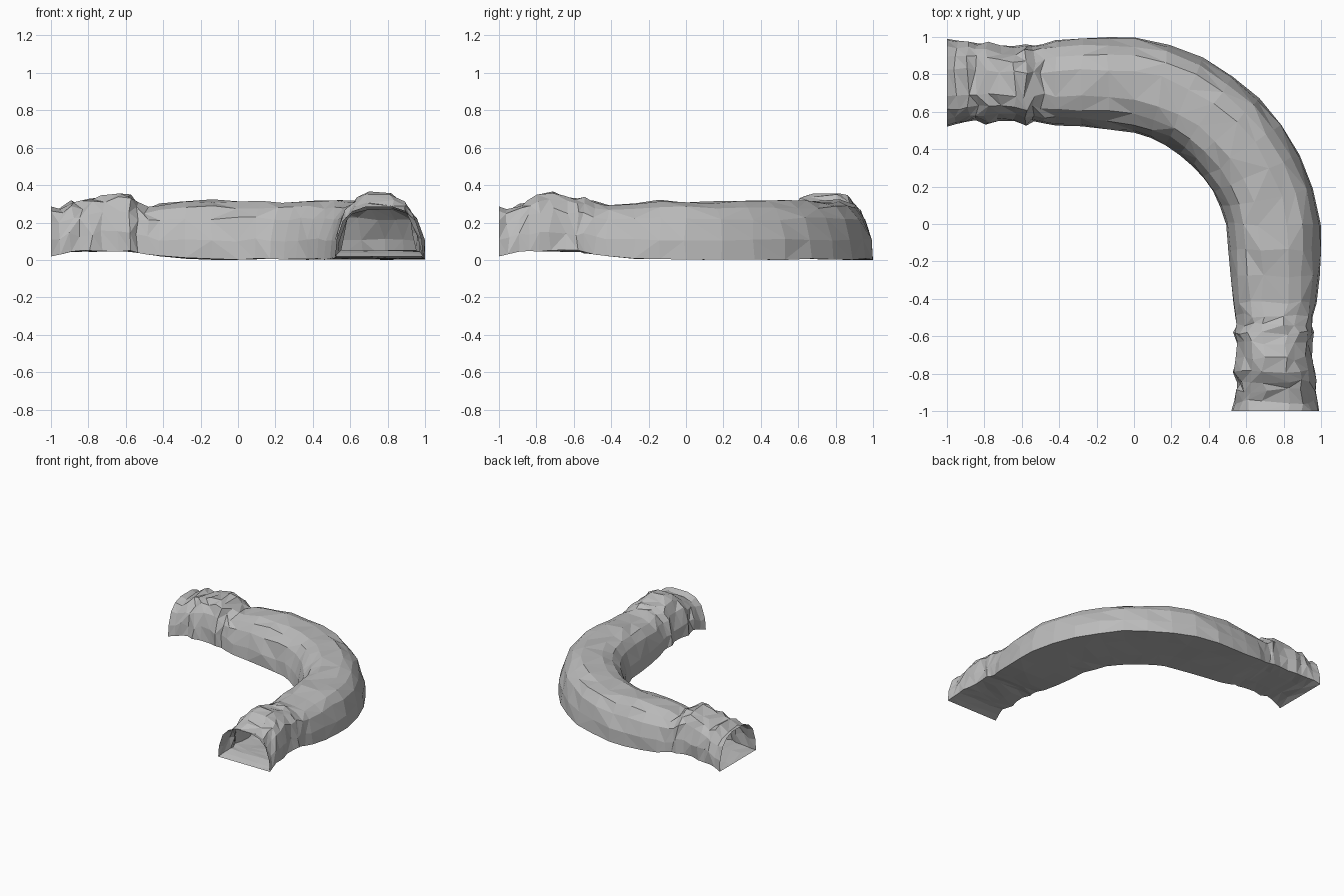
import bpy, bmesh, math, random

random.seed(4)
cube = bpy.data.objects.get("Cube")
if cube:
    bpy.data.objects.remove(cube)

stone = bpy.data.materials.new("grey stone")
stone.use_nodes = True
GREY = (0.5, 0.5, 0.5, 1)
stone.diffuse_color = GREY
stone.node_tree.nodes["Principled BSDF"].inputs["Base Color"].default_value = GREY

# Arch section: across (-1 inner wall, 1 outer wall) and height (0 floor, 1 crown)
HALF = [(1, 0), (0.97, 0.33), (0.83, 0.7), (0.6, 0.9), (0.3, 0.99)]
FLOOR = [(-0.4, 0), (0.4, 0)]
SECTION = HALF + [(-u, h) for u, h in reversed(HALF)] + FLOOR

# Straight leg stations: distance along, inner, outer, floor, crown of back leg, crown of front leg
LEG = [
    (-1, 0.52, 0.99, 0.03, 0.30, 0.30),
    (-0.95, 0.53, 0.98, 0.045, 0.29, 0.28),
    (-0.89, 0.55, 0.97, 0.06, 0.33, 0.31),
    (-0.84, 0.55, 0.97, 0.06, 0.32, 0.32),
    (-0.79, 0.53, 0.97, 0.06, 0.35, 0.36),
    (-0.72, 0.55, 0.95, 0.06, 0.36, 0.37),
    (-0.64, 0.55, 0.95, 0.06, 0.38, 0.36),
    (-0.58, 0.53, 0.96, 0.06, 0.36, 0.34),
    (-0.54, 0.55, 0.95, 0.05, 0.31, 0.34),
    (-0.49, 0.54, 0.96, 0.045, 0.29, 0.32),
    (-0.42, 0.53, 0.98, 0.03, 0.31, 0.31),
    (-0.28, 0.52, 0.99, 0.02, 0.32, 0.32),
    (-0.14, 0.505, 1.0, 0.015, 0.33, 0.33),
]


def bend_rings(steps=8):
    """Rings fanning around the corner, slightly flattened on the diagonal."""
    rings = []
    for i in range(steps + 1):
        a = math.pi / 2 * (1 - i / steps)
        dip = 0.048 * math.sin(2 * a)
        c, s = math.cos(a), math.sin(a)
        inner, outer = 0.49 - dip, 0.995 - dip
        rings.append(((c * inner, s * inner), (c * outer, s * outer), 0.015, 0.325))
    return rings


back_leg = [((s, i), (s, o), f, t) for s, i, o, f, t, _ in LEG]
front_leg = [((i, s), (o, s), f, t) for s, i, o, f, _, t in reversed(LEG)]
stations = back_leg + bend_rings() + front_leg

# Tunnel shell: open at both ends, with a rough rock surface
bm = bmesh.new()
rings = []
for n, (inner, outer, floor, crown) in enumerate(stations):
    at_mouth = n in (0, len(stations) - 1)
    collar = floor > 0.035
    rough = 0 if at_mouth else 0.014 if collar else 0.009
    ring = []
    for u, h in SECTION:
        k = (u + 1) / 2
        x = inner[0] + (outer[0] - inner[0]) * k
        y = inner[1] + (outer[1] - inner[1]) * k
        z = floor + (crown - floor) * h
        r = rough if h > 0 else rough * 0.4
        x, y, z = (v + random.uniform(-r, r) for v in (x, y, z))
        ring.append(bm.verts.new((min(x, 1), min(y, 1), max(z, 0.005))))
    rings.append(ring)

count = len(SECTION)
for a, b in zip(rings, rings[1:]):
    for j in range(count):
        k = (j + 1) % count
        quad = (a[j], b[j], b[k], a[k])
        # Alternate the diagonals at random for a chipped look
        if random.random() < 0.5:
            quad = quad[1:] + quad[:1]
        bm.faces.new((quad[0], quad[1], quad[2]))
        bm.faces.new((quad[0], quad[2], quad[3]))
bmesh.ops.recalc_face_normals(bm, faces=bm.faces)

# Outward normals: the crown faces must look up
crown_z = sum(f.normal.z for f in bm.faces if f.calc_center_median().z > 0.25)
if crown_z < 0:
    bmesh.ops.reverse_faces(bm, faces=bm.faces)

# Rest the lowest point on the ground
lowest = min(v.co.z for v in bm.verts)
for v in bm.verts:
    v.co.z -= lowest

mesh = bpy.data.meshes.new("tunnel_shell")
bm.to_mesh(mesh)
bm.free()
mesh.materials.append(stone)
tunnel = bpy.data.objects.new("tunnel_shell", mesh)
bpy.context.collection.objects.link(tunnel)
